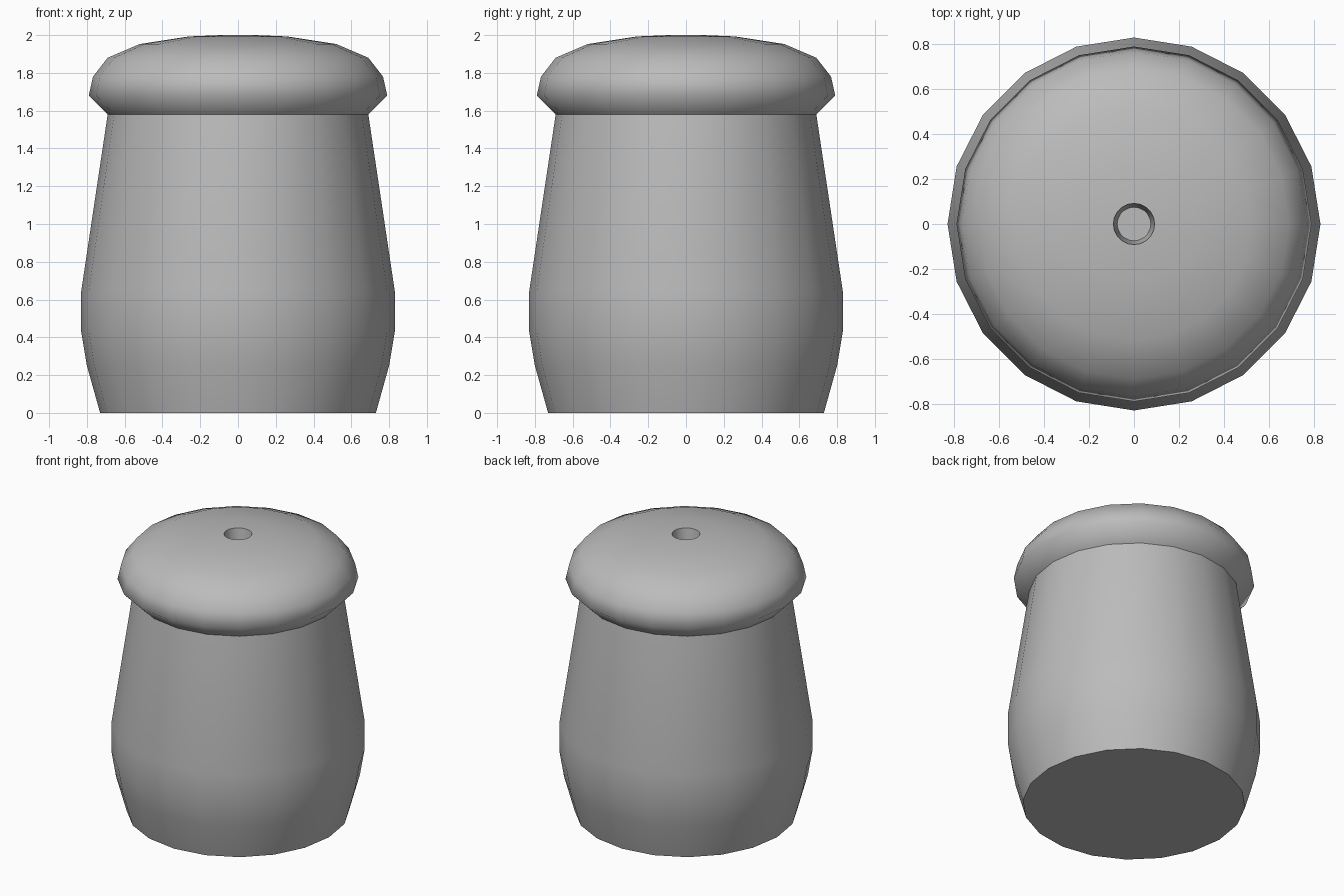
import bpy, bmesh, math

cube = bpy.data.objects.get("Cube")
if cube:
    bpy.data.objects.remove(cube, do_unlink=True)

SIDES = 20

grey = bpy.data.materials.new("plain grey")
grey.use_nodes = True
colour = (0.5, 0.5, 0.5, 1)
grey.diffuse_color = colour
grey.node_tree.nodes["Principled BSDF"].inputs["Base Color"].default_value = colour


def lathe(name, profile, cap_start=False, cap_end=False):
    """Turn a (radius, height) profile around z, optionally closing its ends."""
    bm = bmesh.new()
    rings = []
    for r, z in profile:
        angles = [2 * math.pi * i / SIDES for i in range(SIDES)]
        rings.append([bm.verts.new((r * math.cos(a), r * math.sin(a), z)) for a in angles])
    for low, high in zip(rings, rings[1:]):
        for i in range(SIDES):
            j = (i + 1) % SIDES
            bm.faces.new((low[i], low[j], high[j], high[i]))
    if cap_start:
        bm.faces.new(rings[0][::-1])
    if cap_end:
        bm.faces.new(rings[-1])
    mesh = bpy.data.meshes.new(name)
    bm.to_mesh(mesh)
    bm.free()
    mesh.materials.append(grey)
    obj = bpy.data.objects.new(name, mesh)
    bpy.context.collection.objects.link(obj)
    bpy.ops.object.select_all(action='DESELECT')
    obj.select_set(True)
    bpy.context.view_layer.objects.active = obj
    bpy.ops.object.shade_smooth_by_angle(angle=math.radians(65))
    return obj


# Bellied jar body with a flat base
lathe("jar_body", [(0.73, 0), (0.80, 0.25), (0.83, 0.43), (0.83, 0.645), (0.69, 1.58)],
      cap_start=True)

# Domed lid with a flared rim and a tapered hole in the middle
lathe("domed_lid", [(0.69, 1.58), (0.79, 1.68), (0.768, 1.78), (0.69, 1.88), (0.52, 1.953),
                    (0.26, 1.993), (0.092, 2.0), (0.075, 1.85)],
      cap_end=True)
